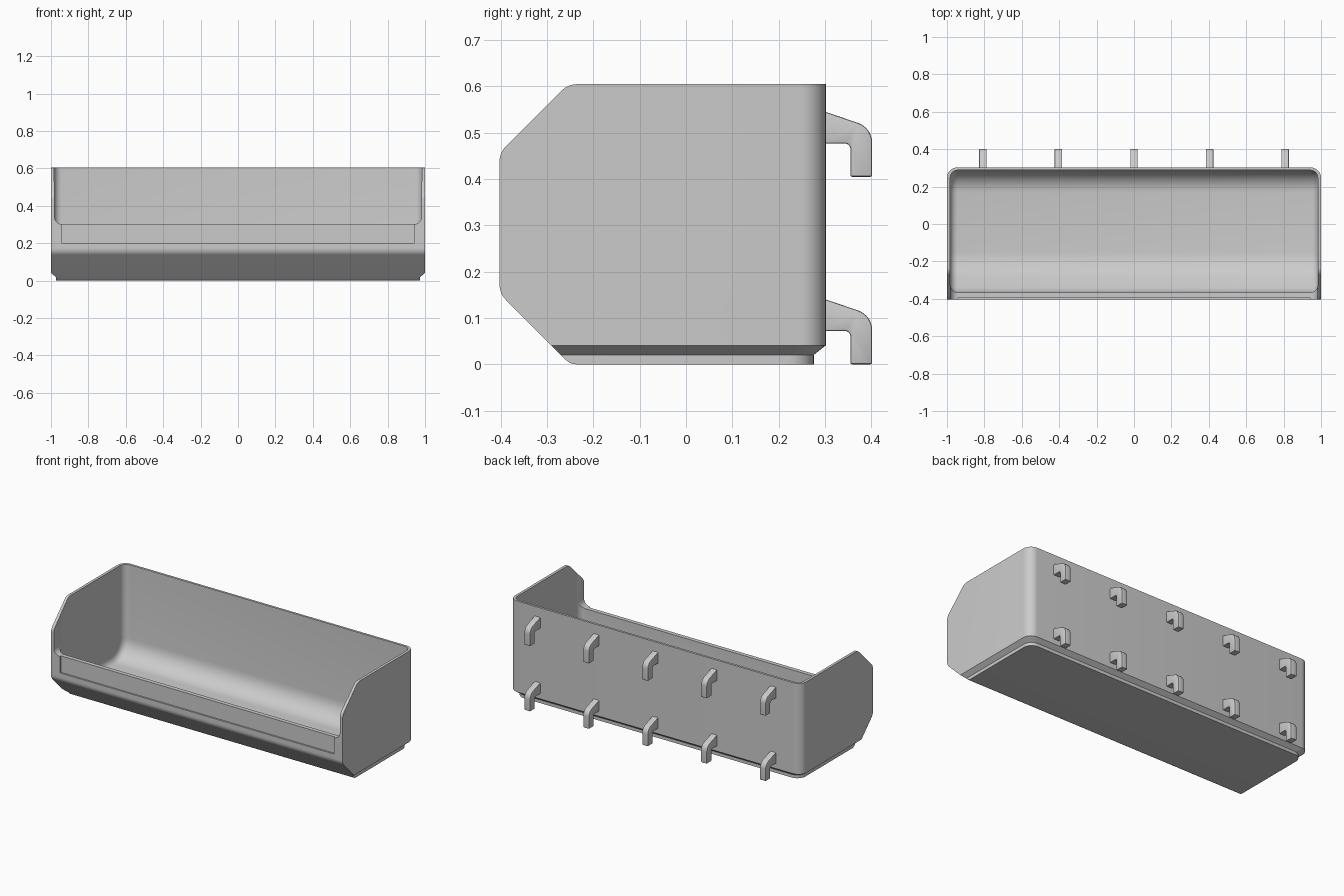
import bpy
import bmesh
import math
from mathutils import Vector

if "Cube" in bpy.data.objects:
    bpy.data.objects.remove(bpy.data.objects["Cube"])

grey = bpy.data.materials.new("plain_grey")
grey.use_nodes = True
COLOUR = (0.6, 0.6, 0.6, 1)
grey.diffuse_color = COLOUR
grey.node_tree.nodes["Principled BSDF"].inputs["Base Color"].default_value = COLOUR


def rounded(corners, steps=8):
    """Outline from (a, b, radius) corners, each rounded by its radius."""
    out = []
    for i, (a, b, r) in enumerate(corners):
        p = Vector((a, b))
        if r == 0:
            out.append(p)
            continue
        u = (Vector(corners[i - 1][:2]) - p).normalized()
        v = (Vector(corners[(i + 1) % len(corners)][:2]) - p).normalized()
        half = u.angle(v) / 2
        centre = p + (u + v).normalized() * (r / math.sin(half))
        start = p + u * (r / math.tan(half)) - centre
        end = p + v * (r / math.tan(half)) - centre
        for k in range(steps + 1):
            out.append(centre + start.slerp(end, k / steps)
                       if hasattr(start, "slerp") and len(start) == 3
                       else centre + arc_point(start, end, k / steps))
    return out


def arc_point(start, end, t):
    a0 = math.atan2(start.y, start.x)
    turn = math.atan2(end.y, end.x) - a0
    turn = (turn + math.pi) % (2 * math.pi) - math.pi
    a = a0 + turn * t
    return Vector((math.cos(a), math.sin(a))) * start.length


def loft(name, rings, cap_bevel=0, segments=5):
    """Skin equal rings of 3D points, cap both ends, round the cap edges."""
    bm = bmesh.new()
    rows = [[bm.verts.new(p) for p in ring] for ring in rings]
    n = len(rows[0])
    for lo, hi in zip(rows, rows[1:]):
        for i in range(n):
            j = (i + 1) % n
            bm.faces.new((lo[i], lo[j], hi[j], hi[i]))
    caps = [bm.faces.new(rows[0]), bm.faces.new(rows[-1])]
    bmesh.ops.recalc_face_normals(bm, faces=bm.faces)
    if cap_bevel:
        edges = list({e for f in caps for e in f.edges})
        bmesh.ops.bevel(bm, geom=edges, offset=cap_bevel, segments=segments,
                        profile=0.5, affect='EDGES', clamp_overlap=True)
    mesh = bpy.data.meshes.new(name)
    bm.to_mesh(mesh)
    bm.free()
    mesh.materials.append(grey)
    obj = bpy.data.objects.new(name, mesh)
    bpy.context.collection.objects.link(obj)
    return obj


def side_prism(name, corners, x0, x1, **kw):
    outline = rounded(corners)
    return loft(name, [[(x, p.x, p.y) for p in outline] for x in (x0, x1)], **kw)


def front_prism(name, corners, y0, y1):
    outline = rounded(corners)
    return loft(name, [[(p.x, y, p.y) for p in outline] for y in (y0, y1)])


def combine(target, tool, operation):
    mod = target.modifiers.new("cut", 'BOOLEAN')
    mod.object = tool
    mod.operation = operation
    mod.solver = 'EXACT'
    bpy.context.view_layer.objects.active = target
    bpy.ops.object.modifier_apply(modifier=mod.name)
    bpy.data.objects.remove(tool)


def smooth(obj, angle=28):
    bpy.ops.object.select_all(action='DESELECT')
    obj.select_set(True)
    bpy.context.view_layer.objects.active = obj
    bpy.ops.object.shade_smooth_by_angle(angle=math.radians(angle))


# Outer shell: rounded back corners, stepped stacking foot
def plan(inset, z):
    w, back = 1 - inset, 0.302 - inset
    corners = [(-w, -0.6, 0), (w, -0.6, 0), (w, back, 0.055), (-w, back, 0.055)]
    return [(p.x, p.y, z) for p in rounded(corners)]


bin_body = loft("bin_body", [plan(0.026, -0.1), plan(0.026, 0.02),
                             plan(0, 0.041), plan(0, 0.7)])

# Side silhouette with sloped front
silhouette = side_prism("silhouette", [
    (-0.25, 0, 0.03), (0.5, 0, 0), (0.5, 0.605, 0),
    (-0.255, 0.605, 0.05), (-0.403, 0.457, 0.05), (-0.403, 0.153, 0.05)], -1.2, 1.2)
combine(bin_body, silhouette, 'INTERSECT')

# Filleted storage cavity
cavity = side_prism("cavity", [
    (-0.23, 0.03, 0.2), (0.288, 0.03, 0.12), (0.288, 0.8, 0),
    (-0.367, 0.8, 0), (-0.367, 0.167, 0.1)], -0.983, 0.983, cap_bevel=0.04)
combine(bin_body, cavity, 'DIFFERENCE')

# Front access opening
opening = front_prism("opening", [
    (-0.981, 0.302, 0.04), (0.981, 0.302, 0.04), (0.981, 0.9, 0), (-0.981, 0.9, 0)],
    -0.6, -0.3)
combine(bin_body, opening, 'DIFFERENCE')

# Shallow label recess on the front wall
label = front_prism("label_recess", [
    (-0.94, 0.2, 0), (0.94, 0.2, 0), (0.94, 0.35, 0), (-0.94, 0.35, 0)], -0.6, -0.393)
combine(bin_body, label, 'DIFFERENCE')
smooth(bin_body)

# Two rows of hanging hooks
for row, z in (("lower", 0.0), ("upper", 0.405)):
    for i in range(5):
        x = (i - 2) * 0.404
        hook = side_prism(f"{row}_hook_{i + 1}", [
            (0.296, z + 0.142, 0), (0.296, z + 0.072, 0), (0.355, z + 0.072, 0.012),
            (0.355, z, 0.004), (0.402, z, 0.004), (0.402, z + 0.106, 0.045)],
            x - 0.02, x + 0.02, cap_bevel=0.004, segments=2)
        smooth(hook, 40)
